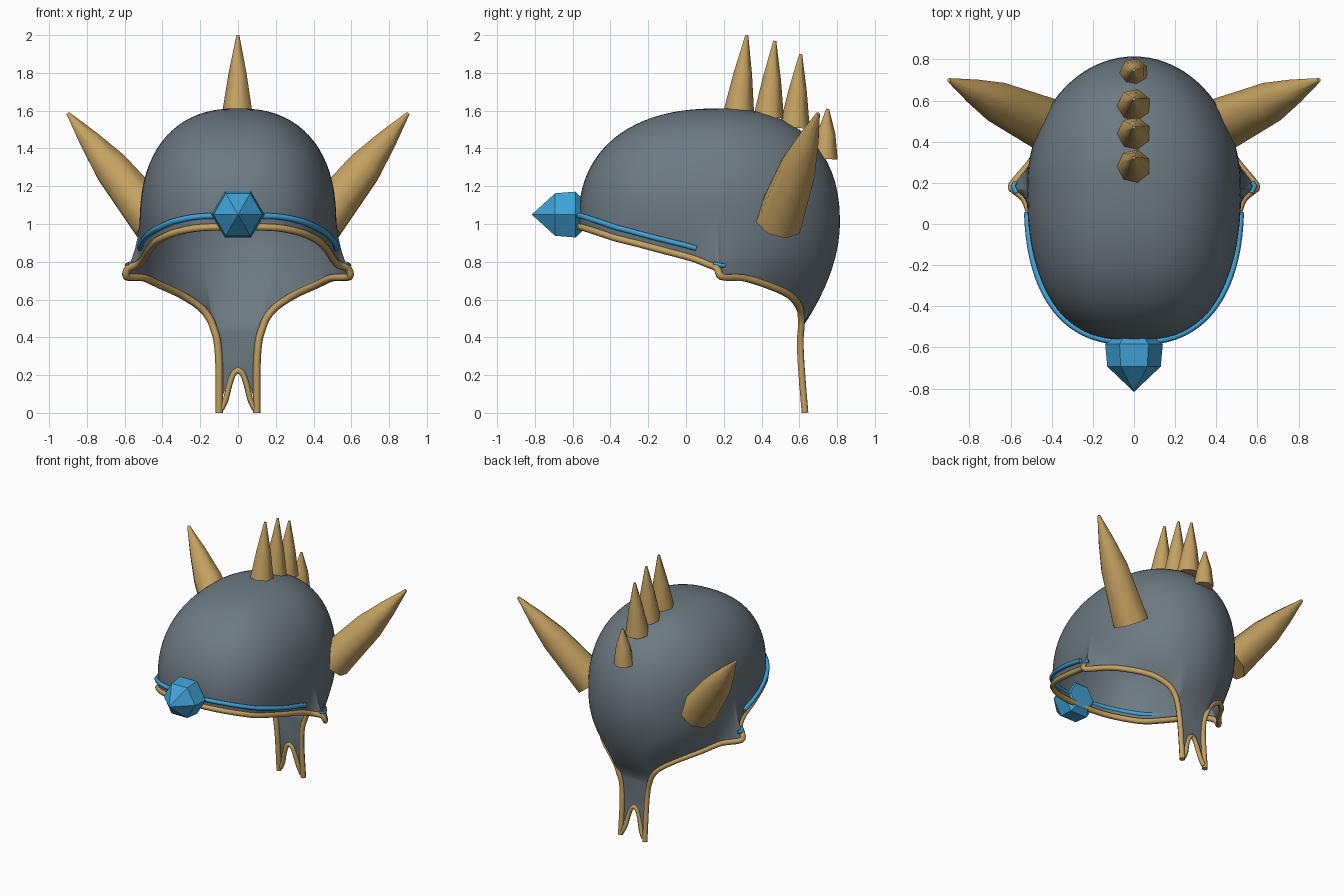
import bpy, bmesh, math
from mathutils import Vector

if "Cube" in bpy.data.objects:
    bpy.data.objects.remove(bpy.data.objects["Cube"])

def material(name, rgb):
    m = bpy.data.materials.new(name)
    m.diffuse_color = (*rgb, 1)
    m.use_nodes = True
    m.node_tree.nodes["Principled BSDF"].inputs["Base Color"].default_value = m.diffuse_color
    return m

STEEL = material("slate grey", (0.15, 0.19, 0.22))
GOLD = material("tan gold", (0.56, 0.36, 0.12))
BLUE = material("gem blue", (0.05, 0.36, 0.68))

def finish(bm, name, mat, smooth=True):
    bmesh.ops.recalc_face_normals(bm, faces=bm.faces)
    me = bpy.data.meshes.new(name)
    bm.to_mesh(me)
    bm.free()
    for p in me.polygons:
        p.use_smooth = smooth
    me.materials.append(mat)
    ob = bpy.data.objects.new(name, me)
    bpy.context.collection.objects.link(ob)
    return ob

def grid(bm, rows, closed=False):
    vs = [[bm.verts.new(p) for p in r] for r in rows]
    n = len(vs[0])
    for a, b in zip(vs, vs[1:]):
        for i in range(n if closed else n - 1):
            j = (i + 1) % n
            bm.faces.new((a[i], a[j], b[j], b[i]))
    return vs

def spline(pts, steps=4):
    """Smooth path through the points."""
    p = [Vector(q) for q in pts]
    p = [2 * p[0] - p[1]] + p + [2 * p[-1] - p[-2]]
    out = []
    for a, b, c, d in zip(p, p[1:], p[2:], p[3:]):
        for k in range(steps):
            t = k / steps
            out.append(0.5 * (2 * b + (c - a) * t + (2 * a - 5 * b + 4 * c - d) * t * t
                              + (3 * b - a - 3 * c + d) * t ** 3))
    return out + [p[-2]]

def flip(p):
    return Vector((-p[0], p[1], p[2]))

def mirrored(half):
    """Half path starting on the centre line -> full path."""
    return [flip(p) for p in reversed(half[1:])] + list(half)

def tube(name, pts, radius, mat):
    cu = bpy.data.curves.new(name, 'CURVE')
    cu.dimensions = '3D'
    cu.bevel_depth = radius
    cu.bevel_resolution = 1
    cu.use_fill_caps = True
    s = cu.splines.new('POLY')
    s.points.add(len(pts) - 1)
    for q, p in zip(s.points, pts):
        q.co = (*p, 1)
    s.use_smooth = True
    cu.materials.append(mat)
    ob = bpy.data.objects.new(name, cu)
    bpy.context.collection.objects.link(ob)
    bpy.ops.object.select_all(action='DESELECT')
    ob.select_set(True)
    bpy.context.view_layer.objects.active = ob
    bpy.ops.object.convert(target='MESH')

# Dome surface: superellipse plan, shrinking toward the crown
CY, TOP = 0.18, 1.612

def dome(dx, dy, z):
    h = min(max((z - 1) / (TOP - 1), 0), 1)
    s = max(1 - h ** 2.35, 0) ** (1 / 2.35)
    d = max(1 - z, 0)
    w = (0.52 - 0.3 * d * d) * s
    e, n = (0.75 * s, 2.5) if dy < 0 else ((0.635 - 0.614 * d ** 1.865) * s, 2.0)
    if s < 1e-5:
        return Vector((0, CY, z))
    r = ((abs(dx) / w) ** n + (abs(dy) / e) ** n) ** (-1 / n)
    return Vector((dx * r, CY + dy * r, z))

def direction(p):
    v = Vector((p[0], p[1] - CY))
    return v.normalized()

# Half of the rim, from brow to ear point to neck, then down the tail
rim_front = [(0, -0.57, 0.985), (0.2, -0.54, 0.98), (0.33, -0.46, 0.955), (0.4, -0.37, 0.925),
             (0.44, -0.27, 0.9), (0.475, -0.12, 0.86), (0.5, 0.03, 0.82), (0.53, 0.12, 0.785),
             (0.58, 0.165, 0.765)]
rim_back = [(0.59, 0.19, 0.72), (0.5, 0.3, 0.715), (0.42, 0.42, 0.68), (0.3, 0.545, 0.625),
            (0.2, 0.6, 0.56), (0.15, 0.61, 0.5), (0.13, 0.61, 0.45)]
tail_edge = [(0.11, 0.605, 0.38), (0.1, 0.61, 0.25), (0.1, 0.63, 0.0)]
path = spline(rim_front + rim_back + tail_edge)
neck_i = 4 * (len(rim_front) + len(rim_back) - 1)

# Helmet shell: columns from the rim to the crown, plus the forked neck tail
neck = path[neck_i]
half = path[:neck_i + 1] + [neck.lerp(Vector((0, 0.615, 0.45)), k / 5) for k in range(1, 6)]
ring = half + [flip(p) for p in reversed(half[1:-1])]
bm = bmesh.new()
rows = []
ROWS = 24
for k in range(ROWS):
    u = math.sin(k / ROWS * math.pi / 2)
    row = []
    for p in ring:
        dx, dy = direction(p)
        z = p.z + (TOP - p.z) * u
        fade = max(0, 1 - (z - p.z) / 0.28) ** 2
        q = dome(dx, dy, z)
        off = (p - dome(dx, dy, p.z)) * fade
        row.append(q + off)
    rows.append(row)
vs = grid(bm, rows, closed=True)
crown = bm.verts.new((0, CY, TOP))
for i in range(len(ring)):
    bm.faces.new((vs[-1][i], vs[-1][(i + 1) % len(ring)], crown))

def half_width(z):
    return 0.1 + 0.03 * max(0, (z - 0.3) / 0.15) ** 1.5

rows = []
for k in range(11):
    row = []
    for i in range(-5, 6):
        f = i / 5
        z = 0.45 + (0.225 - 0.21 * f * f - 0.45) * k / 10
        y = 0.61 + 0.005 * (1 - abs(f)) * (1 - k / 10) + 0.02 * max(0, 1 - z / 0.25)
        row.append((f * half_width(z), y, z))
    rows.append(row)
grid(bm, rows)
bmesh.ops.remove_doubles(bm, verts=bm.verts, dist=0.002)
finish(bm, "helmet_shell", STEEL)

# Gold edging round the opening and the tail fork
tube("rim_trim", mirrored(path), 0.02, GOLD)
arch = spline([(0, 0.61, 0.228), (0.025, 0.612, 0.205), (0.045, 0.615, 0.15),
               (0.065, 0.625, 0.07), (0.088, 0.63, 0.02)])
tube("tail_fork_trim", mirrored(arch), 0.016, GOLD)

# Blue band above the brow edging, and its small ends at the ears
band = []
for p in path[:26]:
    dx, dy = direction(p)
    band.append(dome(dx, dy, p.z + 0.06) + Vector((dx, dy, 0)) * 0.006)
tube("brow_band", mirrored(band), 0.016, BLUE)
for side in (-1, 1):
    tube("ear_stud", [(side * 0.57, 0.15, 0.79), (side * 0.588, 0.185, 0.782),
                      (side * 0.575, 0.205, 0.78)], 0.012, BLUE)

def spike(name, base, tip, profile, sides, mat, smooth=True, spin=0.0):
    """Turned shape: profile is (fraction along axis, radius)."""
    base, tip = Vector(base), Vector(tip)
    axis = tip - base
    rot = axis.to_track_quat('Z', 'Y')
    rows = []
    for t, r in profile:
        rows.append([base + axis * t + rot @ Vector((r * math.cos(a), r * math.sin(a), 0))
                     for a in (spin + 2 * math.pi * i / sides for i in range(sides))])
    bm = bmesh.new()
    vs = grid(bm, rows, closed=True)
    bm.faces.new(vs[0])
    bm.faces.new(vs[-1])
    ob = finish(bm, name, mat, smooth)
    if smooth:
        bpy.ops.object.select_all(action='DESELECT')
        ob.select_set(True)
        bpy.context.view_layer.objects.active = ob
        bpy.ops.object.shade_smooth_by_angle(angle=math.radians(60))

# Crest spikes along the centre line
crest = [(0.28, 1.595, 0.322, 2.0), (0.438, 1.565, 0.47, 1.97),
         (0.575, 1.51, 0.607, 1.9), (0.735, 1.345, 0.75, 1.61)]
for i, (y0, z0, y1, z1) in enumerate(crest):
    spike(f"crest_spike_{i + 1}", (0, y0, z0), (0, y1, z1),
          [(0, 0.083 if i < 3 else 0.07), (0.5, 0.05), (1, 0.008)], 7, GOLD)

# Side horns
for side, name in ((-1, "horn_left"), (1, "horn_right")):
    spike(name, (side * 0.44, 0.49, 1.01), (side * 0.9, 0.7, 1.585),
          [(0, 0.13), (0.5, 0.1), (0.75, 0.06), (1, 0.01)], 8, GOLD)

# Faceted brow gem
spike("brow_gem", (0, -0.55, 1.05), (0, -0.815, 1.05),
      [(0, 0.1), (0.13, 0.14), (0.54, 0.13), (1, 0.002)], 6, BLUE, smooth=False)
